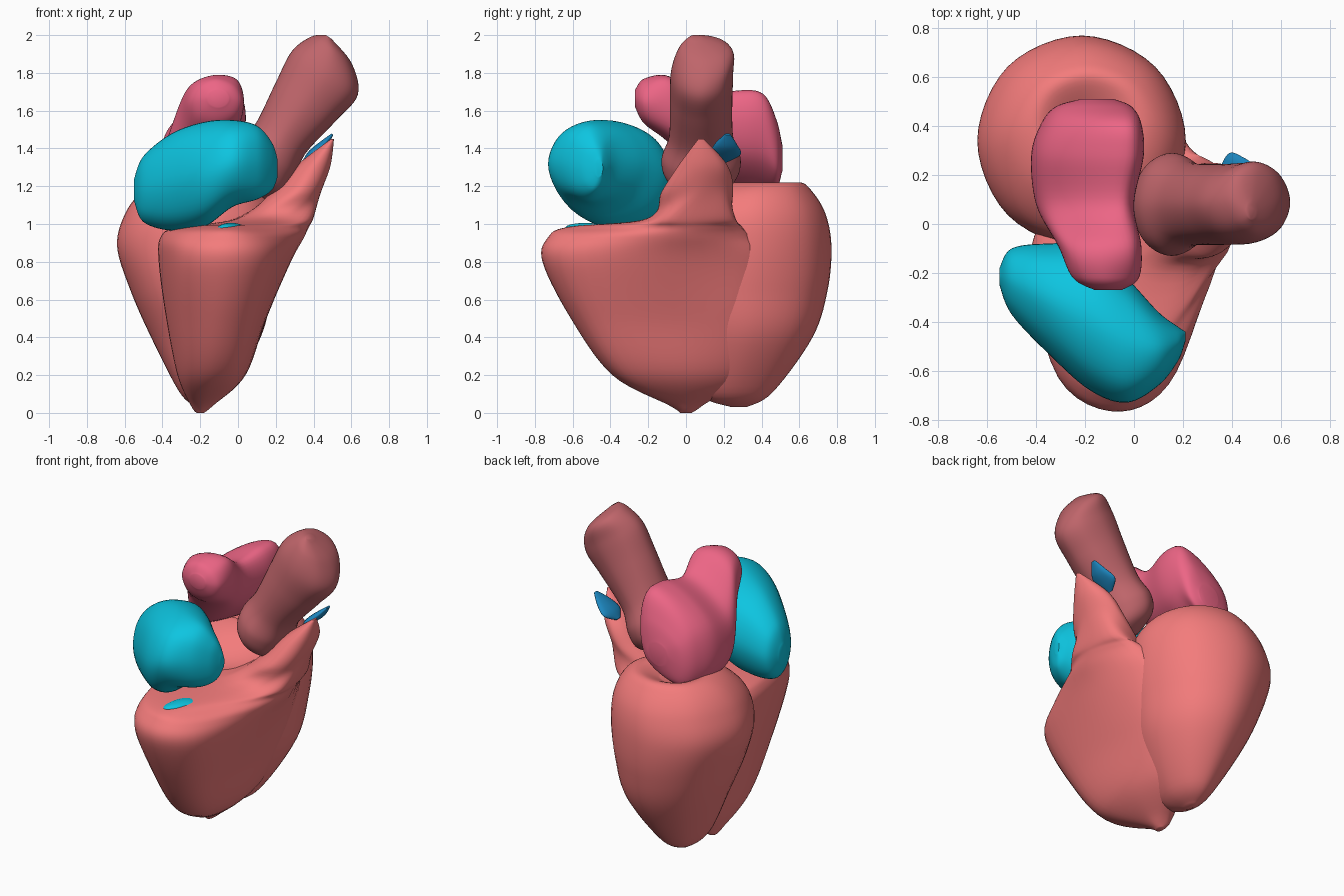
import bpy, bmesh, math
from mathutils import Vector

if "Cube" in bpy.data.objects:
    bpy.data.objects.remove(bpy.data.objects["Cube"])

X, Y, Z = Vector((1, 0, 0)), Vector((0, 1, 0)), Vector((0, 0, 1))


def material(name, rgb):
    m = bpy.data.materials.new(name)
    m.diffuse_color = (*rgb, 1)
    m.use_nodes = True
    m.node_tree.nodes["Principled BSDF"].inputs["Base Color"].default_value = m.diffuse_color
    return m


def ring(c, ru, rv, u=X, v=Y, square=1):
    """Eight points of an ellipse, starting at -v; square > 1 pushes out the corners."""
    pts = []
    for i in range(8):
        t, k = math.radians(-90 + 45 * i), square if i % 2 else 1
        pts.append(Vector(c) + u * (k * ru * math.cos(t)) + v * (k * rv * math.sin(t)))
    return pts


def box_ring(axis, pos, a0, a1, b0, b1, lean=0, square=1):
    """Ellipse across the x or y axis, given by its extents and a lean (0 to 1)."""
    a, b, ra, rb = (a0 + a1) / 2, (b0 + b1) / 2, (a1 - a0) / 2, (b1 - b0) / 2
    c = (pos, a, b) if axis == 'x' else (a, pos, b)
    u = (Y if axis == 'x' else X) + Z * (lean * rb / ra)
    return ring(c, ra, rb * math.sqrt(1 - lean * lean), u, Z, square)


def spline(a, b, c, d, t):
    return 0.5 * (2 * b + (c - a) * t + (2 * a - 5 * b + 4 * c - d) * t * t
                  + (3 * b - a - 3 * c + d) * t ** 3)


def loft(name, rings, mat, steps=7):
    """Smooth closed skin through a series of eight-point rings."""
    fine = [[spline(r[i - 1], r[i], r[(i + 1) % 8], r[(i + 2) % 8], s / 6)
             for i in range(8) for s in range(6)] for r in rings]
    last, rows = len(fine) - 1, []
    for k in range(last):
        q = [fine[max(k - 1, 0)], fine[k], fine[k + 1], fine[min(k + 2, last)]]
        rows += [[spline(*p, s / steps) for p in zip(*q)] for s in range(steps)]
    rows.append(fine[-1])
    bm = bmesh.new()
    vs = [[bm.verts.new(p) for p in row] for row in rows]
    n = len(vs[0])
    for a, b in zip(vs, vs[1:]):
        for i in range(n):
            j = (i + 1) % n
            bm.faces.new((a[i], a[j], b[j], b[i]))
    bm.faces.new(vs[0][::-1])
    bm.faces.new(vs[-1])
    bmesh.ops.recalc_face_normals(bm, faces=bm.faces)
    me = bpy.data.meshes.new(name)
    bm.to_mesh(me)
    bm.free()
    ob = bpy.data.objects.new(name, me)
    bpy.context.collection.objects.link(ob)
    me.materials.append(mat)
    bpy.context.view_layer.objects.active = ob
    ob.select_set(True)
    bpy.ops.object.shade_smooth_by_angle(angle=math.radians(50))
    ob.select_set(False)
    return ob


muscle = material("muscle", (0.90, 0.20, 0.20))
cyan = material("cyan", (0.004, 0.56, 0.75))
pink = material("pink", (0.84, 0.13, 0.235))
mauve = material("mauve", (0.52, 0.13, 0.145))
blue = material("blue", (0.012, 0.24, 0.52))

# Left ventricle, rounded cone with a dished top
lv = [(-.2, .28, .03, .02, .04), (-.18, .26, .11, .13, .2), (-.17, .32, .4, .29, .35),
      (-.195, .33, .65, .375, .42), (-.215, .34, .88, .425, .43), (-.2, .34, 1.05, .4, .4),
      (-.19, .37, 1.17, .32, .3), (-.19, .41, 1.22, .21, .19), (-.2, .37, 1.17, .1, .11)]
loft("left_ventricle", [ring(p[:3], p[3], p[4]) for p in lv], muscle)

# Right ventricle, wedge wrapping the front, merging with the left one and rising into a prong
sections = {
    .2: [(-.13, -.39), (.0, -.31), (.04, 0), (-.01, .27), (-.12, .3), (-.28, .08), (-.32, -.12), (-.26, -.31)],
    .5: [(-.1, -.61), (.09, -.49), (.15, -.06), (.11, .33), (-.1, .38), (-.3, .1), (-.38, -.12), (-.3, -.47)],
    .8: [(-.06, -.76), (.17, -.6), (.28, -.08), (.18, .37), (-.05, .38), (-.3, .1), (-.42, -.14), (-.31, -.62)],
    .93: [(-.05, -.73), (.16, -.57), (.35, -.08), (.23, .31), (0, .3), (-.3, .08), (-.41, -.14), (-.3, -.59)],
    .985: [(-.04, -.62), (.13, -.46), (.37, -.08), (.28, .27), (.05, .25), (-.2, .1), (-.32, -.12), (-.22, -.48)],
    1.03: [(.13, -.2), (.26, -.19), (.395, -.08), (.34, .24), (.12, .22), (0, .1), (0, -.1), (.04, -.17)],
}
rv = [ring((-.2, 0, 0), .02, .03), ring((-.19, 0, .04), .06, .09)]
rv += [[Vector((x, y, z)) for x, y in pts] for z, pts in sections.items()]
rv += [ring((.31, .06, 1.17), .13, .19), ring((.4, .09, 1.31), .09, .13), ring((.5, .08, 1.45), .008, .015)]
loft("right_ventricle", rv, muscle)

# Right atrium, bean lying across the front
ra = [(-.55, -.25, -.18, 1.12, 1.24), (-.5, -.37, -.1, 1.01, 1.36), (-.35, -.53, -.08, .965, 1.48),
      (-.18, -.68, -.09, .985, 1.54), (-.03, -.73, -.22, 1.09, 1.55), (.1, -.66, -.36, 1.13, 1.52),
      (.18, -.56, -.42, 1.18, 1.43), (.21, -.48, -.44, 1.25, 1.34)]
loft("right_atrium", [box_ring('x', *p) for p in ra], cyan)

# Left atrium, two-lobed sac running front to back
la = [(-.27, -.16, -.05, 1.62, 1.71), (-.22, -.25, .02, 1.53, 1.77), (-.09, -.31, .03, 1.43, 1.78, .2),
      (.08, -.4, 0, 1.23, 1.66, .55), (.28, -.42, .04, 1.18, 1.69, .5), (.41, -.38, .03, 1.17, 1.67, .5),
      (.48, -.32, -.01, 1.19, 1.54, .4), (.51, -.22, -.08, 1.28, 1.42)]
loft("left_atrium", [box_ring('y', *p, square=1.09 if len(p) > 5 else 1) for p in la], pink)

# Aorta, bulbous tube leaning to the right
tilt = Vector((.83, 0, -.55))
ao = [(.1, .08, 1.16, .05, .06), (.12, .08, 1.24, .15, .18), (.16, .08, 1.34, .17, .21),
      (.23, .08, 1.46, .155, .17), (.36, .08, 1.65, .19, .165), (.46, .085, 1.8, .21, .165),
      (.495, .1, 1.92, .13, .14), (.48, .05, 1.99, .02, .03)]
loft("aorta", [ring(p[:3], p[3], p[4], tilt) for p in ao], mauve)

# Pulmonary valve flap behind the prong
flap = Vector((.7, 0, -.7))
pv = [(.35, .2, 1.33, .01, .02), (.39, .21, 1.37, .022, .08), (.45, .21, 1.42, .022, .06),
      (.5, .22, 1.475, .006, .015)]
loft("pulmonary_valve", [ring(p[:3], p[3], p[4], flap) for p in pv], blue)

# Tricuspid valve, thin sliver under the right atrium
tv = [(-.13, -.6, .96, .01, .01), (-.08, -.56, .98, .02, .08), (-.02, -.52, .985, .02, .08),
      (.04, -.48, .985, .005, .01)]
loft("tricuspid_valve", [ring(p[:3], p[3], p[4], Z) for p in tv], cyan)
